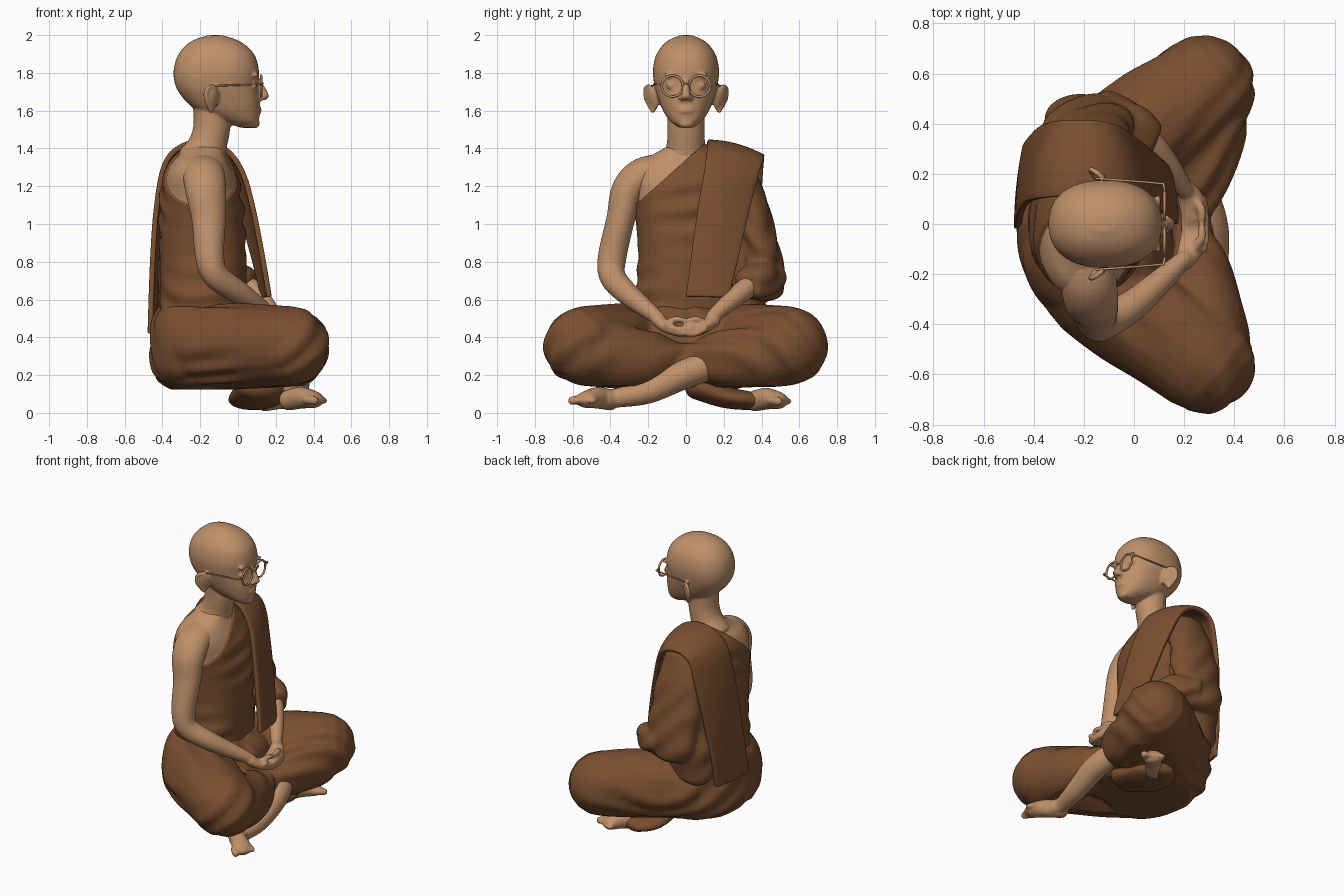
import bpy, bmesh, math
from mathutils import Vector, Matrix

if "Cube" in bpy.data.objects:
    bpy.data.objects.remove(bpy.data.objects["Cube"])

def material(name, col):
    m = bpy.data.materials.new(name)
    m.diffuse_color = (*col, 1)
    m.use_nodes = True
    m.node_tree.nodes["Principled BSDF"].inputs["Base Color"].default_value = m.diffuse_color
    return m

SKIN = material("skin tan", (0.52, 0.28, 0.145))
CLOTH = material("robe brown", (0.195, 0.078, 0.029))

def spline(pts, steps):
    """Catmull-Rom through points of any dimension."""
    out, n = [], len(pts)
    for i in range(n - 1):
        p = [pts[max(i - 1, 0)], pts[i], pts[i + 1], pts[min(i + 2, n - 1)]]
        for s in range(steps):
            t = s / steps
            out.append([0.5 * (2 * b + (c - a) * t + (2 * a - 5 * b + 4 * c - d) * t * t
                        + (3 * b - a - 3 * c + d) * t ** 3) for a, b, c, d in zip(*p)])
    return out + [list(pts[-1])]

def tube(bm, pts, ref=(0, 0, 1), seg=24, steps=6, cap=0.9, flat=False):
    """Loft of ellipses (x, y, z, a[, b]) with rounded ends; flat keeps rings level."""
    pts = spline([tuple(p) if len(p) == 5 else (*p, p[3]) for p in pts], steps)
    cen = [Vector(p[:3]) for p in pts]
    n, frames = Vector(ref), []
    for i, p in enumerate(pts):
        t = Vector((0, 0, 1)) if flat else (cen[min(i + 1, len(cen) - 1)] - cen[max(i - 1, 0)]).normalized()
        n = (n - t * n.dot(t)).normalized()
        frames.append((cen[i], t, n.copy(), p[3], p[4]))
    def ends(f, sign):
        c, t, n, a, b = f
        return [(c + t * sign * cap * min(a, b) * math.sin(q), t, n, a * math.cos(q), b * math.cos(q))
                for q in (0.4, 0.8, 1.15, 1.4)]
    frames = ends(frames[0], -1)[::-1] + frames + ends(frames[-1], 1)
    e = 0.87 if flat else 1
    pw = lambda v: math.copysign(abs(v) ** e, v)
    rings = []
    for c, t, n, a, b in frames:
        m = t.cross(n)
        rings.append([bm.verts.new(c + n * a * pw(math.cos(k * math.tau / seg)) + m * b * pw(math.sin(k * math.tau / seg)))
                      for k in range(seg)])
    for r, s in zip(rings, rings[1:]):
        for k in range(seg):
            bm.faces.new((r[k], r[(k + 1) % seg], s[(k + 1) % seg], s[k]))
    bm.faces.new(rings[0][::-1])
    bm.faces.new(rings[-1])

def ball(bm, loc, scale, rot=(0, 0, 0)):
    m = Matrix.Translation(loc) @ Matrix.Rotation(rot[2], 4, 'Z') @ Matrix.Rotation(rot[0], 4, 'X')
    bmesh.ops.create_uvsphere(bm, u_segments=24, v_segments=14, radius=1, matrix=m @ Matrix.Diagonal((*scale, 1)))

def finish(bm, name, mats, voxel=0, smooth=4, warp=None):
    """Make an object; optionally fuse its pieces into one skin and warp it."""
    bmesh.ops.recalc_face_normals(bm, faces=bm.faces)
    me = bpy.data.meshes.new(name)
    bm.to_mesh(me)
    bm.free()
    ob = bpy.data.objects.new(name, me)
    bpy.context.collection.objects.link(ob)
    if voxel:
        r = ob.modifiers.new("fuse", 'REMESH')
        r.mode, r.voxel_size = 'VOXEL', voxel
        s = ob.modifiers.new("soften", 'SMOOTH')
        s.factor, s.iterations = 0.5, smooth
        dg = bpy.context.evaluated_depsgraph_get()
        me = bpy.data.meshes.new_from_object(ob.evaluated_get(dg))
        ob.modifiers.clear()
        ob.data = me
        me.materials.clear()
        if warp:
            moved = [warp(v.co.copy(), v.normal.copy()) for v in me.vertices]
            for v, c in zip(me.vertices, moved):
                v.co = c
    for m in mats:
        me.materials.append(m)
    for p in me.polygons:
        p.use_smooth = True
    return ob

# Head with neck, nose, lips, eyelids and ears
bm = bmesh.new()
tube(bm, [(.045, 0, 1.515, .045, .045), (.01, 0, 1.545, .1, .085), (-.05, 0, 1.6, .165, .122), (-.085, 0, 1.66, .2, .146),
          (-.112, 0, 1.73, .218, .166), (-.115, 0, 1.81, .226, .175), (-.115, 0, 1.89, .205, .16), (-.117, 0, 1.945, .16, .125),
          (-.12, 0, 1.977, .108, .085), (-.12, 0, 1.994, .055, .043)], ref=(1, 0, 0), seg=48, cap=.14, flat=True)
tube(bm, [(-.14, 0, 1.66, .1), (-.138, 0, 1.52, .098), (-.16, 0, 1.42, .103), (-.19, 0, 1.34, .13)], ref=(1, 0, 0))
tube(bm, [(.1, 0, 1.765, .016), (.128, 0, 1.71, .02), (.14, 0, 1.678, .025)])
ball(bm, (.088, 0, 1.532), (.028, .04, .026))
for z in (1.594, 1.61):
    ball(bm, (.108, 0, z), (.017, .042, .01), (0, 0, 0))
for s in (1, -1):
    ball(bm, (.122, s * .022, 1.668), (.022, .016, .015))
    ball(bm, (.079, s * .07, 1.732), (.02, .036, .02), (0, 0, s * -.35))
    ball(bm, (.084, s * .07, 1.79), (.02, .05, .012), (0, 0, s * -.35))
    ball(bm, (-.135, s * .18, 1.66), (.042, .016, .066), (s * -.25, 0, s * -.75))
    tube(bm, [(-.115, s * .168, 1.69, .01), (-.13, s * .19, 1.728, .012), (-.165, s * .215, 1.715, .012),
              (-.17, s * .21, 1.66, .012), (-.14, s * .175, 1.6, .014)], seg=12)
finish(bm, "head", [SKIN], .0085, 3)

# Round spectacles
bm = bmesh.new()
for s in (1, -1):
    tube(bm, [(.122, s * .072 + .056 * math.cos(a * math.pi / 8), 1.73 + .056 * math.sin(a * math.pi / 8), .0065)
              for a in range(17)], ref=(1, 0, 0), seg=10, steps=3)
    tube(bm, [(.122, s * .125, 1.738, .005), (.118, s * .155, 1.742, .006), (.09, s * .163, 1.74, .005), (-.15, s * .182, 1.73, .005)], seg=8)
tube(bm, [(.122, -.018, 1.738, .005), (.132, 0, 1.745, .005), (.122, .018, 1.738, .005)], seg=8)
finish(bm, "spectacles", [SKIN])

# Torso: bare right shoulder above a diagonal robe edge
bm = bmesh.new()
tube(bm, [(-.2, 0, .45, .21, .27), (-.185, 0, .6, .215, .262), (-.185, 0, .8, .215, .24), (-.19, 0, 1.0, .21, .25),
          (-.195, 0, 1.15, .2, .275), (-.2, 0, 1.25, .182, .295), (-.2, 0, 1.32, .152, .26), (-.19, 0, 1.365, .122, .18),
          (-.18, 0, 1.41, .1, .1)], ref=(1, 0, 0), seg=96, steps=14, cap=.15, flat=True)
edge, nrm = Vector((0, -.27, 1.1)), Vector((0, -.33, .37)).normalized()
for off in (0, -.006):
    bmesh.ops.bisect_plane(bm, geom=bm.verts[:] + bm.edges[:] + bm.faces[:], plane_co=edge + nrm * off, plane_no=nrm)
bmesh.ops.recalc_face_normals(bm, faces=bm.faces)
bm.normal_update()
for f in bm.faces:
    f.material_index = 0 if (f.calc_center_median() - edge).dot(nrm) > 0 else 1
for v in bm.verts:
    d = (v.co - edge).dot(nrm)
    if d < -.004:
        x, y, z = v.co
        fold = math.sin(48 * (z - .45 * y) + 3 * math.sin(5 * y + 4 * x)) * (.5 + .5 * math.sin(9 * y + 7 * z))
        v.co += v.normal * (.014 + .01 * fold * min(1, -d * 8))
finish(bm, "torso", [SKIN, CLOTH])

# Bare right arm and left forearm, with cupped hands in the lap
bm = bmesh.new()
tube(bm, [(-.19, -.13, 1.295, .11, .08), (-.18, -.24, 1.255, .112, .09), (-.17, -.31, 1.17, .108, .088), (-.155, -.345, 1.03, .092, .076),
          (-.15, -.39, .83, .077, .076), (-.115, -.39, .725, .07), (0, -.32, .64, .062), (.12, -.215, .555, .048), (.2, -.14, .495, .035)],
     ref=(1, 0, 0))
tube(bm, [(-.08, .41, .72, .06), (.04, .34, .675, .058), (.13, .24, .595, .05), (.2, .14, .51, .036)])
for s, dz in ((-1, 0), (1, .024)):
    tube(bm, [(.2, s * .15, .49, .034, .038), (.23, s * .09, .45 + dz / 2, .032, .054), (.245, s * .02, .425 + dz, .023, .055)])
    for i in range(4):
        x = .205 + .026 * i
        tube(bm, [(x, s * .03, .425 + dz, .018), (x, s * -.05, .42 + dz, .017),
                  (x - .005, s * -.125 + s * .012 * abs(i - 1), .445 + dz, .014)], seg=12)
    tube(bm, [(.24, s * .1, .475, .02), (.27, s * .055, .495, .018), (.27, s * .006, .488, .014)], seg=12)
finish(bm, "arms_and_hands", [SKIN], .009, 3)

# Sleeve over the left arm, joined to the robe behind it
def sleeve_folds(c, n):
    w = math.sin(34 * (c.z + .9 * c.x + .5 * c.y) + 4 * math.sin(7 * c.y + 6 * c.x + 3 * c.z))
    return c + n * .007 * w * min(1, max(0, (1.25 - c.z) * 3))
bm = bmesh.new()
tube(bm, [(-.19, .265, 1.25, .15, .11), (-.19, .34, 1.1, .165, .095), (-.185, .38, .92, .178, .1), (-.18, .42, .74, .175, .1),
          (-.17, .43, .65, .14, .085)], ref=(1, 0, 0), cap=.6)
tube(bm, [(-.14, .425, .71, .11), (-.02, .385, .7, .105), (.06, .33, .675, .085)], cap=.25)
tube(bm, [(-.25, .22, 1.2, .15, .14), (-.255, .25, .9, .165, .14), (-.26, .27, .62, .165, .15), (-.25, .27, .48, .15, .14)], ref=(1, 0, 0), cap=.5)
finish(bm, "left_sleeve", [CLOTH], .013, 4, sleeve_folds)

# Folded shawl over the left shoulder, hanging front and back: (x, z, inner y, outer y)
path = spline([(.165, .615, 0, .225), (.125, .85, .03, .28), (.075, 1.1, .065, .335), (.025, 1.27, .095, .375), (-.05, 1.38, .11, .4),
               (-.16, 1.43, .115, .41), (-.29, 1.415, .11, .41), (-.385, 1.32, .1, .405), (-.43, 1.1, .08, .39),
               (-.452, .8, .04, .35), (-.465, .42, -.02, .29)], 6)
bm, rows = bmesh.new(), []
for i, (x, z, y0, y1) in enumerate(path):
    a, b = path[max(i - 1, 0)], path[min(i + 1, len(path) - 1)]
    t = Vector((b[0] - a[0], 0, b[1] - a[1])).normalized()
    inward = Vector((-t.z, 0, t.x))
    drop = .03 + .05 * max(0, min(1, (z - .6) / .6))
    rows.append([bm.verts.new(Vector((x, y0 + (y1 - y0) * j / 10, z)) + inward * drop * (j / 10) ** 2) for j in range(11)])
for r, s in zip(rows, rows[1:]):
    for j in range(10):
        bm.faces.new((r[j], r[j + 1], s[j + 1], s[j]))
shawl = finish(bm, "shawl", [CLOTH])
sol = shawl.modifiers.new("thickness", 'SOLIDIFY')
sol.thickness, sol.offset = .028, 0
bv = shawl.modifiers.new("soft_edge", 'BEVEL')
bv.width, bv.segments = .007, 2

# Robe over the seat and crossed legs, flat underneath
def lap_folds(c, n):
    y = abs(c.y)
    w = math.sin(44 * (c.z * .75 + .75 * y - .55 * c.x) + 2.5 * math.sin(6 * c.x + 5 * c.y))
    c = c + n * .009 * w * (.55 + .45 * math.sin(8 * c.x - 6 * c.y))
    c.z = max(c.z, .125 + .05 * max(0, c.x))
    return c
bm = bmesh.new()
tube(bm, [(-.13, 0, .12, .22, .27), (-.14, 0, .2, .305, .37), (-.15, 0, .33, .315, .405), (-.165, 0, .48, .29, .36), (-.19, 0, .56, .225, .28)],
     ref=(1, 0, 0), seg=48, cap=.06, flat=True)
ball(bm, (.08, 0, .25), (.25, .35, .14))
for s in (1, -1):
    tube(bm, [(-.15, s * .24, .35, .22), (0, s * .35, .355, .22), (.16, s * .46, .355, .217), (.272, s * .545, .355, .21)], cap=1)
    tube(bm, [(.28, s * .5, .33, .19), (.27, s * .34, .295, .175, .165), (.245, s * .2, .28, .155, .145), (.2, s * .07, .28, .11, .12)])
finish(bm, "robe_lap", [CLOTH], .013, 4, lap_folds)

# Cloth hanging around the tucked ankle
bm = bmesh.new()
tube(bm, [(.12, .06, .14, .07, .13), (.1, .2, .085, .058, .15), (.1, .33, .065, .05, .14), (.12, .42, .06, .04, .09)])
finish(bm, "ankle_cloth", [CLOTH], .012, 3)

# Bare shin, front foot and tucked foot
bm = bmesh.new()
tube(bm, [(.25, .14, .26, .08), (.3, -.02, .2, .078), (.305, -.2, .115, .066), (.29, -.36, .08, .052), (.31, -.42, .075, .052)])
def foot(heel, ang, length):
    d, w = Vector((math.cos(ang), math.sin(ang), 0)), Vector((-math.sin(ang), math.cos(ang), 0))
    p = lambda u, v, z: tuple(heel + d * u * length + w * v + Vector((0, 0, z)))
    tube(bm, [(*p(0, 0, .062), .055, .05), (*p(.4, 0, .075), .058, .055), (*p(.78, 0, .065), .045, .064)])
    for i in range(5):
        r = .025 if i == 0 else .018
        v = -.048 + .026 * i
        tube(bm, [(*p(.75, v, .065), r), (*p(1.0 - .035 * i, v * 1.1, .06), r * .95)], seg=12)
foot(Vector((.265, -.4, .005)), -.75, .24)
foot(Vector((.14, .36, .0)), .85, .22)
finish(bm, "shin_and_feet", [SKIN], .009, 3)
